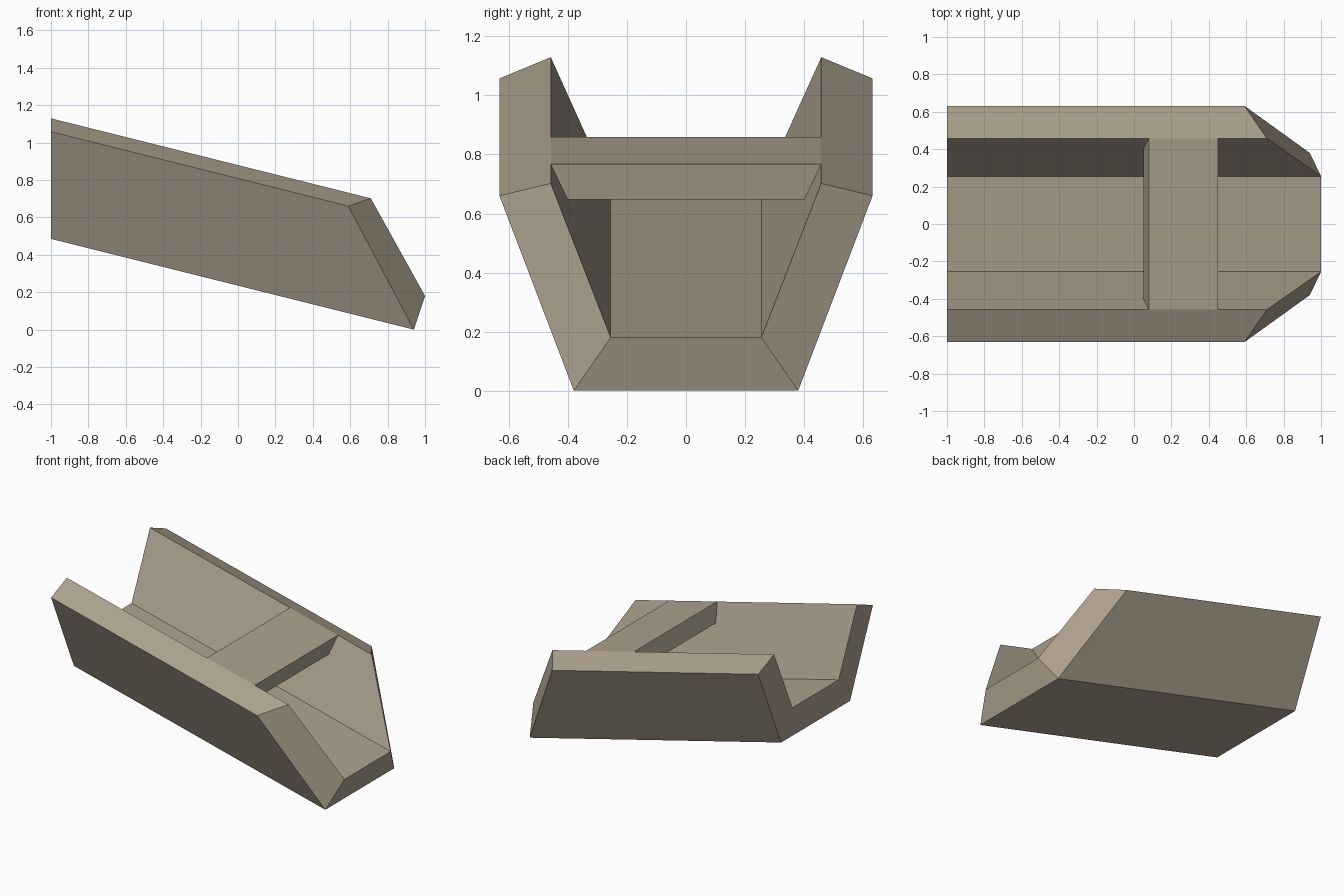
import bpy, bmesh

if "Cube" in bpy.data.objects:
    bpy.data.objects.remove(bpy.data.objects["Cube"])

SLOPE = -0.25          # fall of the trough along x

mat = bpy.data.materials.new("warm stone")
mat.diffuse_color = (0.42, 0.36, 0.275, 1)
mat.use_nodes = True
mat.node_tree.nodes["Principled BSDF"].inputs["Base Color"].default_value = mat.diffuse_color


def make_object(name, verts, faces):
    bm = bmesh.new()
    vs = [bm.verts.new(v) for v in verts]
    for f in faces:
        bm.faces.new([vs[i] for i in f])
    bmesh.ops.recalc_face_normals(bm, faces=bm.faces)
    mesh = bpy.data.meshes.new(name)
    bm.to_mesh(mesh)
    bm.free()
    mesh.materials.append(mat)
    ob = bpy.data.objects.new(name, mesh)
    bpy.context.collection.objects.link(ob)
    return ob


# Trough: U-shaped section, half profile as (y, front x, front z)
half = [(0.38, 0.94, 0.0),       # underside corner
        (0.632, 0.59, 0.66),     # outer rim
        (0.458, 0.71, 0.702),    # inner rim
        (0.255, 1.0, 0.18)]      # floor corner
ring = half + [(-y, x, z) for y, x, z in reversed(half)]
n = len(ring)
front = [(x, y, z) for y, x, z in ring]
back = [(-1, y, z + SLOPE * (-1 - x)) for y, x, z in ring]
sides = [(i, (i + 1) % n, (i + 1) % n + n, i + n) for i in range(n)]
end = [(0, 1, 2, 3), (0, 3, 4, 7), (4, 5, 6, 7)]   # wall, lip, wall
caps = end + [tuple(i + n for i in f) for f in end]
make_object("trough", front + back, sides + caps)

# Cross bar: flush with the inner rims, square to the slope
verts = []
for y, drop in ((0.458, 0), (0.406, 0.12)):
    for x, s in ((0.08, -1), (0.45, -1), (0.45, 1), (0.08, 1)):
        z = 0.702 + SLOPE * (x - 0.71)
        verts.append((x + SLOPE * drop, s * y, z - drop))
quads = [(0, 1, 2, 3), (4, 5, 6, 7)]
quads += [(i, (i + 1) % 4, (i + 1) % 4 + 4, i + 4) for i in range(4)]
make_object("cross_bar", verts, quads)
